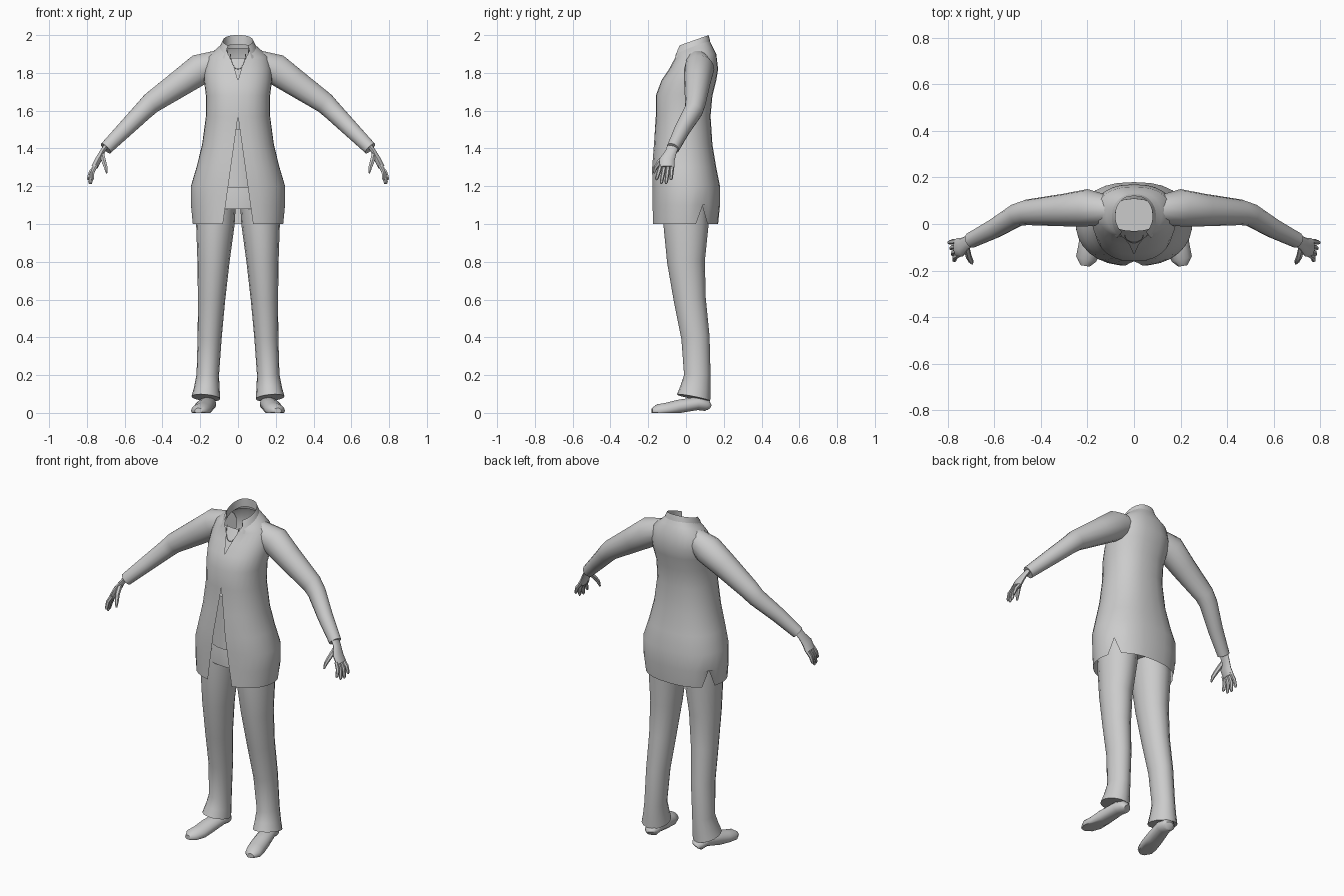
import bpy, bmesh, math
from mathutils import Vector

if "Cube" in bpy.data.objects:
    bpy.data.objects.remove(bpy.data.objects["Cube"])

SHADE = (0.6, 0.6, 0.6, 1)
grey = bpy.data.materials.new("plain grey")
grey.use_nodes = True
grey.diffuse_color = SHADE
grey.node_tree.nodes["Principled BSDF"].inputs["Base Color"].default_value = SHADE


def skin_rings(name, rings, closed=False, caps=False):
    """Join rings of points into one smooth surface."""
    bm = bmesh.new()
    rows = [[bm.verts.new(point) for point in ring] for ring in rings]
    count = len(rows[0])
    for lower, upper in zip(rows, rows[1:]):
        for i in range(count if closed else count - 1):
            j = (i + 1) % count
            bm.faces.new((lower[i], lower[j], upper[j], upper[i]))
    if caps:
        bm.faces.new(rows[0])
        bm.faces.new(rows[-1])
    bmesh.ops.remove_doubles(bm, verts=bm.verts, dist=0.0005)
    bmesh.ops.recalc_face_normals(bm, faces=bm.faces)
    mesh = bpy.data.meshes.new(name)
    bm.to_mesh(mesh)
    bm.free()
    mesh.materials.append(grey)
    obj = bpy.data.objects.new(name, mesh)
    bpy.context.collection.objects.link(obj)
    bpy.ops.object.select_all(action='DESELECT')
    obj.select_set(True)
    bpy.context.view_layer.objects.active = obj
    bpy.ops.object.shade_smooth_by_angle(angle=math.radians(50))


def tube(name, path, side=1, flat=1.0, axis=(0, 1, 0), sides=14):
    """Capped tube along (x, y, z, radius), squashed across the axis, resting on the ground."""
    points = [Vector(p[:3]) for p in path]
    last = len(points) - 1
    rings = []
    for i, centre in enumerate(points):
        along = (points[min(i + 1, last)] - points[max(i - 1, 0)]).normalized()
        wide = Vector(axis)
        wide = (wide - along * wide.dot(along)).normalized()
        thin = along.cross(wide) * flat
        ring = []
        for k in range(sides):
            angle = math.tau * k / sides
            q = centre + (wide * math.cos(angle) + thin * math.sin(angle)) * path[i][3]
            ring.append((q.x * side, q.y, max(q.z, 0)))
        rings.append(ring)
    skin_rings(name, rings, closed=True, caps=True)


def open_ring(height, width, front, back, gap, tilt, notch=0.0, steps=14):
    """Body outline that starts and ends at a gap in front; the back rises by tilt."""
    power = 0.8
    start = math.asin((gap / width) ** (1 / power))
    half = []
    for k in range(steps + 1):
        turn = start + (math.pi - start) * k / steps
        depth = (1 - math.cos(turn)) / 2
        z = height - tilt + 2 * tilt * depth
        if k == 9:
            z += notch
        x = width * max(math.sin(turn), 0) ** power
        half.append((x, -front + (back + front) * depth, z))
    return half + [(-x, y, z) for x, y, z in reversed(half[:-1])]


def shirt_gap(z):
    """Half width of the opening: a long split below and a V at the neck."""
    return max(0, (1.57 - z) * 0.14, (z - 1.77) * 0.35)


# Long shirt: height, half width, front depth, back depth
shirt = []
for z, width, front, back in (
        (1, .24, .18, .17), (1.1, .25, .18, .18), (1.2, .25, .18, .18),
        (1.3, .22, .18, .16), (1.42, .19, .17, .14), (1.57, .17, .16, .13),
        (1.68, .17, .16, .14), (1.76, .18, .13, .16), (1.82, .18, .09, .17),
        (1.89, .16, .06, .16), (1.92, .12, .06, .14), (1.95, .08, .05, .12)):
    shirt.append(open_ring(z, width, front, back, shirt_gap(z),
                           tilt=max(0, z - 1.86) * 0.35,
                           notch=0.1 if z == 1 else 0))
skin_rings("shirt", shirt)

# Turned-down collar, from the outer edge over the fold to the inside
collar = []
for spread, z in ((.03, 1.9), (.01, 1.95), (0, 1.97), (0, 1.92)):
    width = 0.08 + spread
    collar.append(open_ring(z, width, 0.05 + spread, 0.12 + spread / 2,
                            gap=width * 0.65, tilt=0.03))
skin_rings("collar", collar)

# Chest seen in the neck opening, curving back at its sides
columns = [i * 0.035 for i in range(-2, 3)]
chest = []
for y, z in ((-.13, 1.7), (-.11, 1.76), (-.07, 1.82), (-.03, 1.88)):
    chest.append([(x, y + 2 * x * x, z) for x in columns])
skin_rings("chest", chest)

# Necklace hanging over the chest
chain = []
for k in range(13):
    angle = math.pi * k / 12
    drop = math.sin(angle)
    chain.append((-0.04 * math.cos(angle), -0.045 - 0.035 * drop, 1.9 - 0.08 * drop, 0.002))
tube("necklace", chain, sides=5)

# Undershirt and trouser hips seen through the split
tube("undershirt", [(0, -.01, 1.19, .13), (0, -.01, 1.5, .12)], flat=1.2, sides=20)
tube("trouser_hips", [(0, 0, 1.08, .13), (0, 0, 1.17, .13), (0, 0, 1.28, .11)],
     flat=1.55, sides=20)

for label, side in (("left", 1), ("right", -1)):
    # Sleeve from inside the shoulder to the cuff
    tube(label + "_sleeve", [
        (.1, .06, 1.86, .06), (.2, .07, 1.82, .08), (.3, .06, 1.75, .07),
        (.46, .05, 1.64, .055), (.5, .04, 1.6, .05),
        (.6, -.02, 1.5, .042), (.7, -.07, 1.4, .034)], side, flat=1.05)

    # Palm, four fanned fingers and a thumb
    tube(label + "_palm", [
        (.7, -.07, 1.41, .03), (.72, -.08, 1.38, .03),
        (.74, -.1, 1.34, .04), (.76, -.1, 1.3, .04)], side, flat=0.45, sides=10)
    for i, finger in enumerate(("index", "middle", "ring", "little")):
        root = Vector((0.752, -0.133 + 0.02 * i, 1.31))
        tip = Vector((0.77 + 0.008 * i, -0.158 + 0.026 * i, 1.21 + 0.01 * (i - 1.5) ** 2))
        path = []
        for step, radius in ((0, .011), (.45, .011), (.9, .009), (1, .004)):
            spot = root.lerp(tip, step)
            spot.x += 0.01 * math.sin(math.pi * step)
            path.append((*spot, radius))
        tube(label + "_" + finger + "_finger", path, side, sides=6)
    tube(label + "_thumb", [
        (.72, -.1, 1.37, .014), (.71, -.14, 1.33, .013),
        (.7, -.16, 1.3, .011), (.695, -.17, 1.27, .005)], side, sides=6)

    # Trouser leg, flared over the shoe
    tube(label + "_trouser_leg", [
        (.11, 0, 1.16, .12), (.12, 0, 1, .12), (.13, 0, .8, .1),
        (.14, .02, .6, .085), (.15, .05, .4, .075), (.16, .06, .2, .07),
        (.165, .05, .13, .08), (.17, .04, .08, .09)], side, flat=0.85, sides=16)

    # Shoe with the toe turned outwards and a flat sole
    tube(label + "_shoe", [
        (.15, .12, .03, .025), (.155, .11, .04, .04), (.16, .06, .05, .045),
        (.18, -.04, .03, .05), (.19, -.1, .015, .05),
        (.205, -.15, .01, .045), (.21, -.18, .01, .02)],
        side, flat=0.8, axis=(1, 0, 0))
